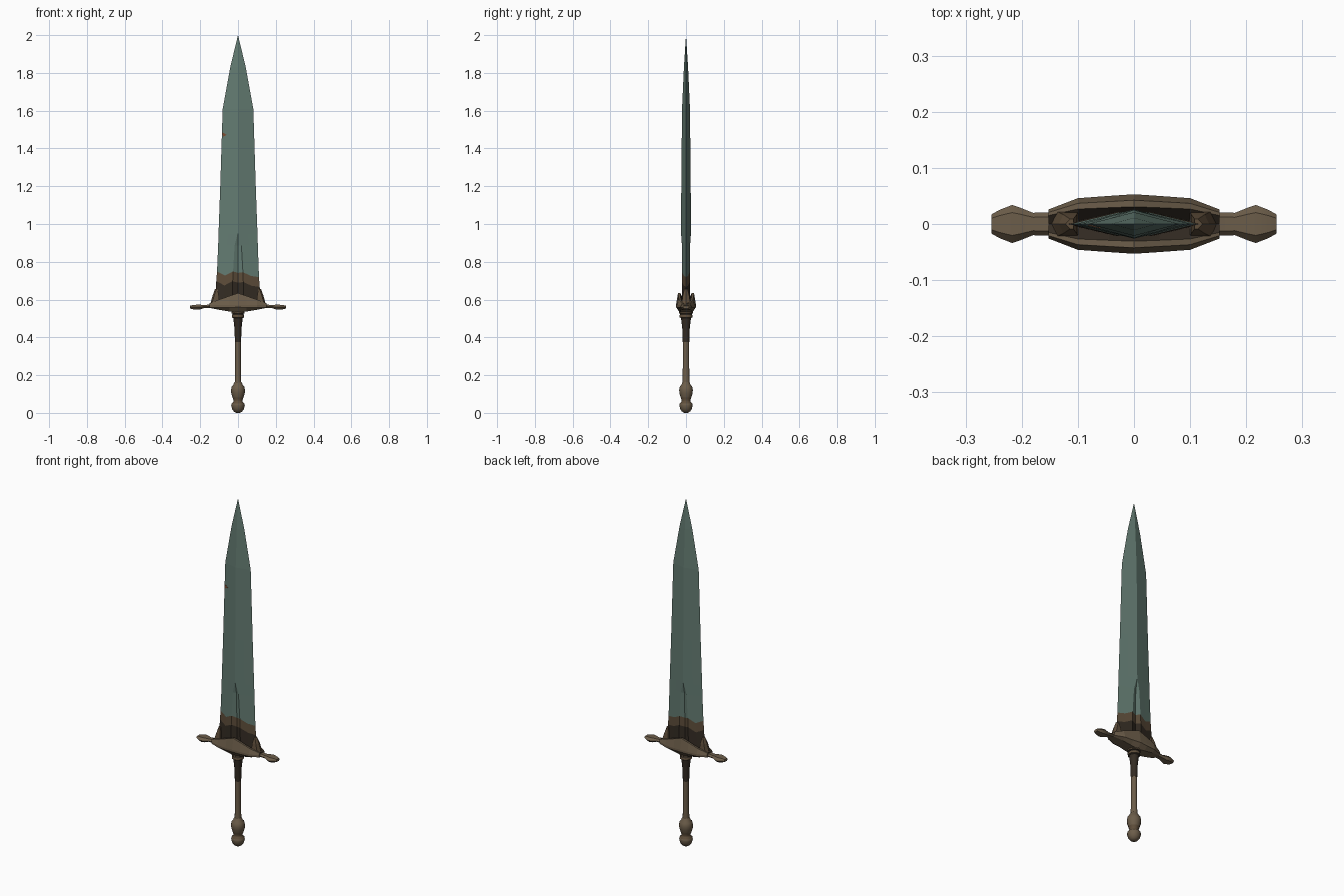
import bpy, bmesh, math

if "Cube" in bpy.data.objects:
    bpy.data.objects.remove(bpy.data.objects["Cube"])


def material(name, rgb):
    m = bpy.data.materials.new(name)
    m.diffuse_color = (*rgb, 1)
    m.use_nodes = True
    m.node_tree.nodes["Principled BSDF"].inputs["Base Color"].default_value = m.diffuse_color
    return m


TEAL = material("verdigris steel", (0.125, 0.198, 0.167))
BROWN = material("tarnished bronze", (0.150, 0.110, 0.068))
BAND = material("rusty brown", (0.110, 0.074, 0.042))
DARK = material("dark brown", (0.034, 0.025, 0.017))
RUST = material("rust orange", (0.20, 0.07, 0.03))


def loft(name, rings, mats, pick=None, smooth=None):
    """Skin closed rings of points; pick(ring, column) gives the material slot."""
    bm = bmesh.new()
    rows = [[bm.verts.new(p) for p in ring] for ring in rings]
    n = len(rows[0])
    for i in range(len(rows) - 1):
        for j in range(n):
            k = (j + 1) % n
            f = bm.faces.new((rows[i][j], rows[i][k], rows[i + 1][k], rows[i + 1][j]))
            f.material_index = pick(i, j) if pick else 0
    bm.faces.new(rows[0][::-1])
    bm.faces.new(rows[-1])
    bmesh.ops.remove_doubles(bm, verts=bm.verts, dist=1e-5)
    bmesh.ops.recalc_face_normals(bm, faces=bm.faces)
    me = bpy.data.meshes.new(name)
    bm.to_mesh(me)
    bm.free()
    ob = bpy.data.objects.new(name, me)
    bpy.context.collection.objects.link(ob)
    for m in mats:
        me.materials.append(m)
    if smooth:
        bpy.ops.object.select_all(action='DESELECT')
        ob.select_set(True)
        bpy.context.view_layer.objects.active = ob
        bpy.ops.object.shade_smooth_by_angle(angle=math.radians(smooth))
    return ob


def lathe(name, profile, mats, sides=12, ydepth=1.0, pick=None):
    rings = [[(r * math.cos(2 * math.pi * k / sides),
               r * ydepth * math.sin(2 * math.pi * k / sides), z)
              for k in range(sides)] for r, z in profile]
    return loft(name, rings, mats, pick, 50)


# Blade: diamond section with a sunken fuller near the guard
# (z, half width, half thickness, fuller half width, fuller depth, edge wave)
STATIONS = [
    (0.575, 0.122, 0.029, 0.031, 0.012, 0),
    (0.685, 0.115, 0.028, 0.028, 0.011, 1),
    (0.737, 0.111, 0.027, 0.026, 0.010, 1),
    (0.885, 0.105, 0.026, 0.018, 0.007, 0),
    (0.950, 0.103, 0.026, 0.002, 0.000, 0),
    (1.200, 0.094, 0.025, 0.002, 0.000, 0),
    (1.610, 0.081, 0.021, 0.002, 0.000, 0),
    (1.830, 0.041, 0.011, 0.001, 0.000, 0),
    (2.000, 0.000, 0.000, 0.000, 0.000, 0),
]
WAVE = [0.012, -0.010, 0.012, 0.004, 0.008, -0.012, -0.018,
        -0.012, 0.010, 0.004, 0.012, -0.010]


def blade_ring(z, w, t, g, d, wave):
    cols = [-w, -(w + g) / 2, -g, 0, g, (w + g) / 2, w]
    depth = [t * (1 - abs(x) / w) if w else 0 for x in cols]
    depth[3] = t - d - (t * g / w if w and d else 0)
    front = [(x, -y) for x, y in zip(cols, depth)]
    back = [(x, y) for x, y in zip(cols, depth)][5:0:-1]
    return [(x, y, z + wave * o) for (x, y), o in zip(front + back, WAVE)]


loft("blade", [blade_ring(*s) for s in STATIONS], [DARK, BAND, TEAL],
     lambda i, j: min(i, 2))

# Small rust fleck lying on the front facet
flecks = [(-0.082, 1.485), (-0.080, 1.462), (-0.060, 1.472)]
loft("rust_fleck", [[(x, -0.0225 * (1 - abs(x) / 0.085) - e, z) for x, z in flecks]
                    for e in (0.0, 0.0015)], [RUST])

# Guard body: faceted boat shape with a dark trough around the blade
# (x, half depth, bottom, widest height, rim)
HALF = [(0.152, 0.026, 0.556, 0.566, 0.580), (0.10, 0.046, 0.546, 0.566, 0.600),
        (0.045, 0.050, 0.537, 0.566, 0.619), (0.0, 0.053, 0.530, 0.568, 0.634)]
body = [(-s[0], *s[1:]) for s in HALF] + HALF[-2::-1]


def guard_ring(x, h, lo, mid, rim):
    side = [(0.60 * h, lo), (h, mid - 0.008), (h, mid + 0.004),
            (0.80 * h, rim), (0.58 * h, rim)]
    floor = mid + 0.010
    pts = side + [(0, floor)] + [(-y, z) for y, z in reversed(side)]
    return [(x, y, z) for y, z in pts]


loft("guard_body", [guard_ring(*s) for s in body], [BROWN, DARK],
     lambda i, j: 1 if j in (4, 5) else 0)

# Quillon arms with flared diamond ends
# (x, half depth, bottom, top)
ARM = [(0.130, 0.021, 0.557, 0.576), (0.180, 0.020, 0.555, 0.571),
       (0.200, 0.028, 0.548, 0.573), (0.217, 0.034, 0.546, 0.573),
       (0.240, 0.025, 0.549, 0.571), (0.254, 0.017, 0.553, 0.567)]


def arm_ring(x, h, lo, hi):
    m = (lo + hi) / 2
    return [(x, -h, m), (x, -h * 0.6, lo), (x, h * 0.6, lo),
            (x, h, m), (x, h * 0.6, hi), (x, -h * 0.6, hi)]


# Side collars hugging the blade edges, mirrored with the arms
COLLAR = [(0.565, 0.100, 0.150, 0.024), (0.590, 0.100, 0.143, 0.021),
          (0.622, 0.102, 0.134, 0.017), (0.655, 0.108, 0.122, 0.009)]
for s, side in ((-1, "left"), (1, "right")):
    loft("guard_arm_" + side, [arm_ring(s * x, h, lo, hi) for x, h, lo, hi in ARM],
         [BROWN], smooth=35)
    loft("blade_collar_" + side,
         [[(s * a, -h, z), (s * (b - 0.008), -h, z), (s * b, 0, z),
           (s * (b - 0.008), h, z), (s * a, h, z)] for z, a, b, h in COLLAR], [BAND])

# Ringed neck under the guard
lathe("neck", [(0.022, 0.545), (0.034, 0.540), (0.034, 0.527), (0.028, 0.524),
               (0.032, 0.518), (0.032, 0.506), (0.025, 0.502), (0.021, 0.470),
               (0.018, 0.440), (0.0165, 0.375)], [DARK, BAND],
      ydepth=1.06, pick=lambda i, j: 1 if i in (1, 4) else 0)

# Grip rod
lathe("grip", [(0.0155, 0.40), (0.0150, 0.30), (0.0160, 0.20), (0.0180, 0.14)],
      [BROWN], ydepth=1.1)

# Turned pommel with a bulb and an end knob
lathe("pommel", [(0.016, 0.165), (0.022, 0.158), (0.024, 0.150), (0.033, 0.140),
                 (0.037, 0.122), (0.036, 0.105), (0.029, 0.082), (0.023, 0.066),
                 (0.025, 0.058), (0.034, 0.050), (0.036, 0.040), (0.031, 0.020),
                 (0.022, 0.007), (0.010, 0.000)], [BROWN, BAND],
      sides=14, pick=lambda i, j: 1 if i in (6, 7, 8) else 0)
